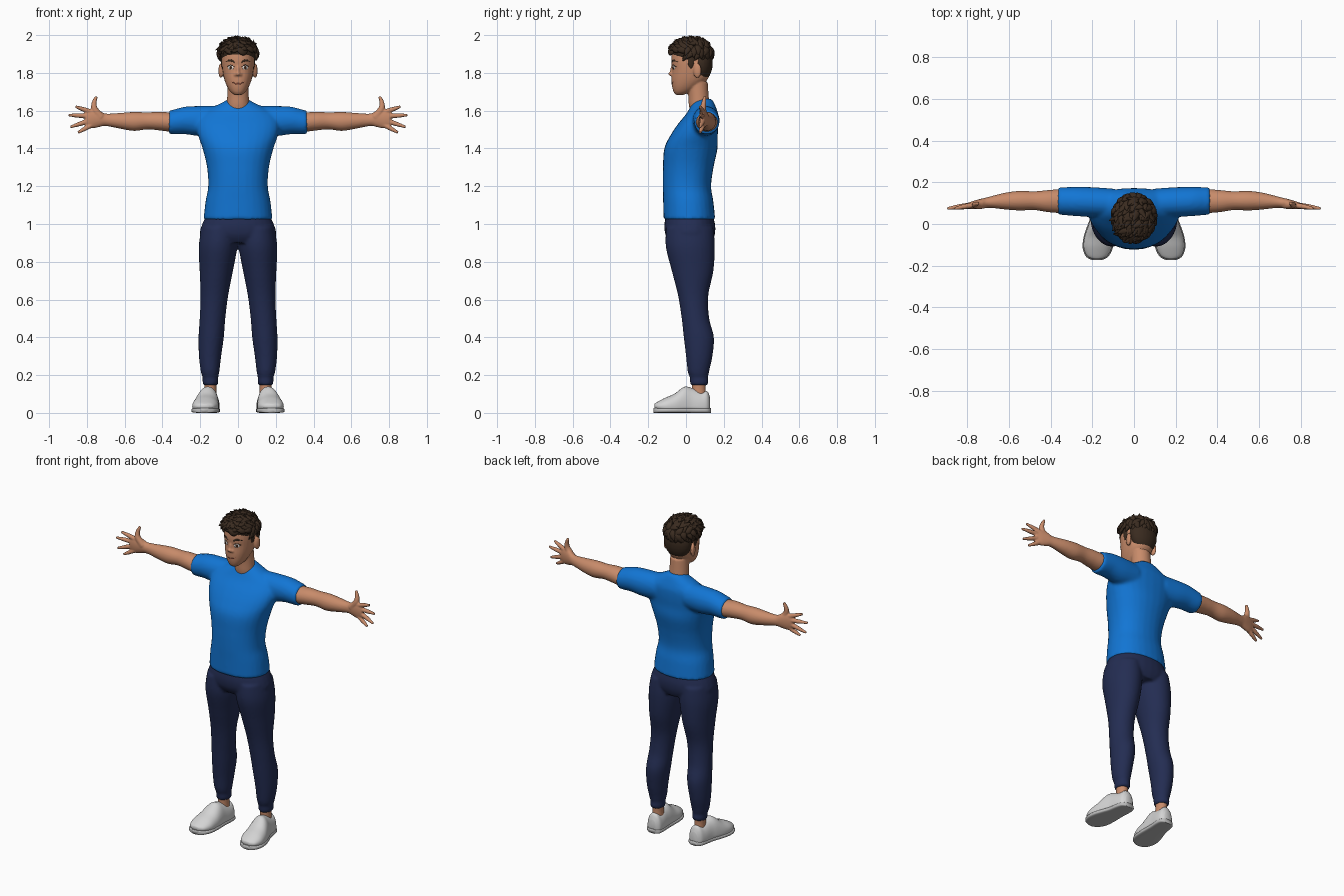
import bpy, bmesh, math, random
from mathutils import Vector, Matrix

random.seed(4)
if "Cube" in bpy.data.objects:
    bpy.data.objects.remove(bpy.data.objects["Cube"])


def material(name, rgb):
    m = bpy.data.materials.new(name)
    m.use_nodes = True
    m.diffuse_color = (*rgb, 1)
    bsdf = m.node_tree.nodes["Principled BSDF"]
    bsdf.inputs["Base Color"].default_value = (*rgb, 1)
    bsdf.inputs["Roughness"].default_value = 0.7
    return m


SKIN = material("warm skin", (0.58, 0.26, 0.145))
HAIR = material("dark brown hair", (0.042, 0.024, 0.014))
BLUE = material("bright blue cloth", (0.006, 0.18, 0.66))
NAVY = material("navy cloth", (0.017, 0.026, 0.085))
WHITE = material("shoe white", (0.66, 0.66, 0.66))
SOLE = material("sole grey", (0.5, 0.5, 0.5))
EYE = material("eye white", (0.75, 0.72, 0.7))
IRIS = material("iris brown", (0.05, 0.02, 0.01))
LIP = material("lip brown", (0.25, 0.075, 0.045))


def smooth_rows(rows, steps):
    """Catmull-Rom interpolation between key rows."""
    out = []
    for i in range(len(rows) - 1):
        quad = [rows[max(i - 1, 0)], rows[i], rows[i + 1], rows[min(i + 2, len(rows) - 1)]]
        for k in range(steps):
            t = k / steps
            out.append([b + 0.5 * t * (c - a + t * (2 * a - 5 * b + 4 * c - d + t * (3 * (b - c) + d - a)))
                        for a, b, c, d in zip(*quad)])
    return out + [list(rows[-1])]


def skin_rings(bm, rings):
    rings = [[bm.verts.new(p) for p in ring] for ring in rings]
    n = len(rings[0])
    for a, b in zip(rings, rings[1:]):
        for i in range(n):
            bm.faces.new((a[i], a[(i + 1) % n], b[(i + 1) % n], b[i]))
    bm.faces.new(rings[0])
    bm.faces.new(rings[-1])


def loft(bm, axis, rows, side=1, power=2, floor=0, seg=28):
    """Rows are: position on axis, two centre coordinates, two radii."""
    rings = []
    for t, u, v, ru, rv in smooth_rows(rows, 5):
        ring = []
        for i in range(seg):
            a = math.tau * i / seg
            c, s = math.cos(a), math.sin(a)
            p = [u + ru * math.copysign(abs(c) ** (2 / power), c),
                 v + rv * math.copysign(abs(s) ** (2 / power), s)]
            p.insert("xyz".index(axis), t)
            ring.append((p[0] * side, p[1], max(p[2], floor)))
        rings.append(ring)
    skin_rings(bm, rings)


def tube(bm, rows, flat=1, up=(0, 1, 0), seg=10, steps=4):
    """Rows are: x, y, z, radius."""
    rows = smooth_rows(rows, steps)
    pts = [Vector(r[:3]) for r in rows]
    rings = []
    for i, p in enumerate(pts):
        tan = pts[min(i + 1, len(pts) - 1)] - pts[max(i - 1, 0)]
        across = tan.cross(Vector(up)).normalized()
        nor = across.cross(tan).normalized()
        rings.append([p + max(rows[i][3], 0.001) * (across * math.cos(math.tau * k / seg)
                      + nor * flat * math.sin(math.tau * k / seg)) for k in range(seg)])
    skin_rings(bm, rings)


def ball(bm, centre, radii, rot=Matrix()):
    m = Matrix.Translation(centre) @ rot @ Matrix.Diagonal((*radii, 1))
    bmesh.ops.create_uvsphere(bm, u_segments=24, v_segments=14, radius=1, matrix=m)


def finish(bm, name, mat, voxel=0, rounds=3):
    """Make the object; a voxel size fuses its pieces into one skin."""
    bmesh.ops.recalc_face_normals(bm, faces=bm.faces)
    mesh = bpy.data.meshes.new(name)
    bm.to_mesh(mesh)
    bm.free()
    mesh.materials.append(mat)
    mesh.shade_smooth()
    ob = bpy.data.objects.new(name, mesh)
    bpy.context.collection.objects.link(ob)
    if voxel:
        fuse = ob.modifiers.new("fuse", "REMESH")
        fuse.mode, fuse.voxel_size, fuse.use_smooth_shade = "VOXEL", voxel, True
        relax = ob.modifiers.new("relax", "SMOOTH")
        relax.factor, relax.iterations = 0.5, rounds
    return ob


# T-shirt: body and both sleeves
bm = bmesh.new()
loft(bm, "z", [(1.022, 0, .018, .183, .137), (1.12, 0, .012, .172, .133), (1.2, 0, .005, .158, .128),
               (1.3, 0, .012, .164, .134), (1.4, 0, .026, .188, .141), (1.47, 0, .043, .212, .125),
               (1.53, 0, .065, .22, .107), (1.58, 0, .085, .2, .086), (1.615, 0, .09, .14, .07),
               (1.645, 0, .092, .08, .055), (1.662, 0, .096, .05, .04)], power=2.2)
for s in (1, -1):
    loft(bm, "x", [(.1, .1, 1.545, .07, .08), (.2, .105, 1.545, .072, .08), (.28, .108, 1.548, .07, .073),
                   (.34, .11, 1.54, .067, .066), (.366, .11, 1.538, .065, .062)], s)
finish(bm, "t_shirt", BLUE, 0.01, 4)

# Trousers: hips and two tapering legs with gathered cuffs
bm = bmesh.new()
loft(bm, "z", [(1.045, 0, .018, .168, .125), (.99, 0, .02, .193, .135), (.94, 0, .022, .2, .13),
               (.9, 0, .026, .15, .11)], power=2.2)
for s in (1, -1):
    loft(bm, "z", [(.98, .1, .02, .093, .125), (.88, .106, .023, .102, .13), (.75, .115, .035, .088, .11),
                   (.62, .125, .038, .073, .08), (.5, .135, .05, .068, .073), (.4, .142, .068, .067, .08),
                   (.3, .148, .07, .059, .07), (.225, .148, .066, .05, .058), (.2, .147, .067, .045, .052),
                   (.188, .146, .068, .041, .048), (.165, .146, .07, .042, .049),
                   (.145, .146, .07, .038, .045)], s)
finish(bm, "trousers", NAVY, 0.009, 3)

# Ankles, shoes and soles
bm = bmesh.new()
for s in (1, -1):
    loft(bm, "z", [(.06, .146, .07, .034, .04), (.12, .146, .068, .031, .036), (.17, .146, .068, .033, .038)], s)
finish(bm, "ankles", SKIN)
bm = bmesh.new()
outline = [(-.168, .178, .022, .03), (-.152, .177, .05, .058), (-.11, .174, .068, .08), (-.06, .169, .068, .102),
           (-.01, .161, .06, .138), (.03, .154, .053, .132), (.08, .148, .05, .115), (.112, .145, .043, .115),
           (.128, .144, .024, .08)]
for s in (1, -1):
    loft(bm, "y", [(y, x, .035, w, h - .035 if h > .04 else .012) for y, x, w, h in outline], s, 2.1, .012)
finish(bm, "shoes", WHITE)
bm = bmesh.new()
for s in (1, -1):
    loft(bm, "y", [(y * 1.03, x, .013, w * 1.07, .013) for y, x, w, h in outline], s, 4)
finish(bm, "shoe_soles", SOLE)

# Bare arms with open hands, palms forward
bm = bmesh.new()
fingers = [(.775, 1.592, .862, 1.622), (.785, 1.571, .898, 1.577), (.785, 1.548, .888, 1.513),
           (.77, 1.527, .847, 1.484)]
for s in (1, -1):
    loft(bm, "x", [(.3, .11, 1.54, .055, .05), (.36, .11, 1.54, .057, .051), (.42, .11, 1.545, .052, .049),
                   (.48, .112, 1.546, .045, .045), (.55, .112, 1.543, .047, .05), (.62, .11, 1.546, .04, .042),
                   (.68, .106, 1.55, .029, .034), (.71, .102, 1.553, .025, .034), (.74, .097, 1.558, .023, .046),
                   (.775, .091, 1.558, .019, .051), (.805, .086, 1.557, .013, .04)], s)
    for x0, z0, x1, z1 in fingers:
        mx, mz = (x0 + x1) / 2, (z0 + z1) / 2
        tube(bm, [(s * x0, .09, z0, .014), (s * mx, .083, mz, .0125), (s * x1, .074, z1, .007)])
    tube(bm, [(s * .725, .094, 1.565, .022), (s * .758, .09, 1.605, .018), (s * .762, .094, 1.64, .0135),
              (s * .75, .1, 1.675, .008)])
finish(bm, "bare_arms", SKIN, 0.005, 2)

# Head, neck, nose and ears
bm = bmesh.new()
loft(bm, "z", [(1.684, 0, -.033, .02, .022), (1.7, 0, -.02, .04, .046), (1.73, 0, 0, .059, .074),
               (1.77, 0, .02, .074, .097), (1.82, 0, .026, .083, .1), (1.87, 0, .03, .086, .108),
               (1.92, 0, .03, .08, .1), (1.955, 0, .03, .055, .07), (1.97, 0, .03, .02, .03)], power=2.2)
loft(bm, "z", [(1.58, 0, .078, .066, .053), (1.63, 0, .07, .06, .055), (1.68, 0, .066, .057, .054),
               (1.75, 0, .06, .055, .055)])
ball(bm, (0, -.076, 1.795), (.014, .018, .012))
ball(bm, (0, -.07, 1.818), (.009, .014, .032), Matrix.Rotation(-.2, 4, "X"))
for s in (1, -1):
    ball(bm, (s * .013, -.073, 1.791), (.009, .011, .009))
    ball(bm, (s * .091, .06, 1.812), (.012, .022, .04), Matrix.Rotation(-s * .25, 4, "Z"))
head = finish(bm, "head", SKIN, 0.005, 3)

bpy.context.view_layer.update()
probe = head.evaluated_get(bpy.context.evaluated_depsgraph_get())


def on_face(x, z):
    hit, loc, normal, _ = probe.ray_cast(Vector((x, -1, z)), Vector((0, 1, 0)))
    return loc, normal


def face_line(bm, points):
    tube(bm, [(*on_face(x, z)[0], r) for x, z, r in points], flat=.5)


# Eyes, with irises and lashes
for name, mat, size, lift in (("eyes", EYE, (.017, .0115, .003), 0), ("irises", IRIS, (.008, .009, .002), .002)):
    bm = bmesh.new()
    for s in (1, -1):
        loc, normal = on_face(s * .038, 1.828)
        ball(bm, loc + normal * lift, size, normal.to_track_quat("Z", "Y").to_matrix().to_4x4())
    finish(bm, name, mat)
bm = bmesh.new()
for s in (1, -1):
    face_line(bm, [(s * .018, 1.856, .003), (s * .04, 1.866, .006), (s * .066, 1.858, .002)])
    face_line(bm, [(s * .02, 1.832, .001), (s * .038, 1.841, .003), (s * .057, 1.832, .002)])
finish(bm, "eyebrows_and_lashes", HAIR)

# Smiling mouth
bm = bmesh.new()
face_line(bm, [(-.034, 1.754, .0015), (-.018, 1.745, .003), (0, 1.742, .004), (.018, 1.745, .003),
               (.034, 1.754, .0015)])
finish(bm, "mouth", LIP)

# Short hair at the back and sides
bm = bmesh.new()
crown, spread = Vector((0, .028, 1.908)), Vector((.096, .106, .07))
ball(bm, crown, spread)
ball(bm, (0, .08, 1.855), (.088, .062, .102))
for s in (1, -1):
    ball(bm, (s * .081, .026, 1.865), (.009, .02, .045))
finish(bm, "hair_cap", HAIR, 0.006, 2)

# Tousled locks swept over the crown towards the forehead
bm = bmesh.new()
count = 110
for i in range(count):
    z = 1 - 1.15 * (i + .5) / count
    a = i * math.pi * (3 - math.sqrt(5))
    d = Vector((math.cos(a), math.sin(a), 0)) * math.sqrt(1 - z * z) + Vector((0, 0, z))
    if d.y < -.3 and z < .12:
        continue
    base = crown + d * spread
    normal = Vector([c / r for c, r in zip(d, spread)]).normalized()
    sweep = Vector((-.5 + random.uniform(-.6, .6), -.8 + random.uniform(-.5, .5), .1))
    if z < .35 and d.y > -.3:
        sweep = Vector((0, -.3, -1))
    sweep = (sweep - normal * sweep.dot(normal)).normalized()
    bend = normal.cross(sweep) * random.uniform(-.012, .012)
    size = random.uniform(.014, .02)
    tip = .014 if z > .35 else .003
    tube(bm, [(*(base - sweep * .026 - normal * .006), .006), (*(base + normal * .004 + bend), size),
              (*(base + sweep * .022 + normal * .007), size * .8),
              (*(base + sweep * .044 + normal * tip - bend), .002)], .55, normal, 8, 3)
finish(bm, "hair_locks", HAIR)
